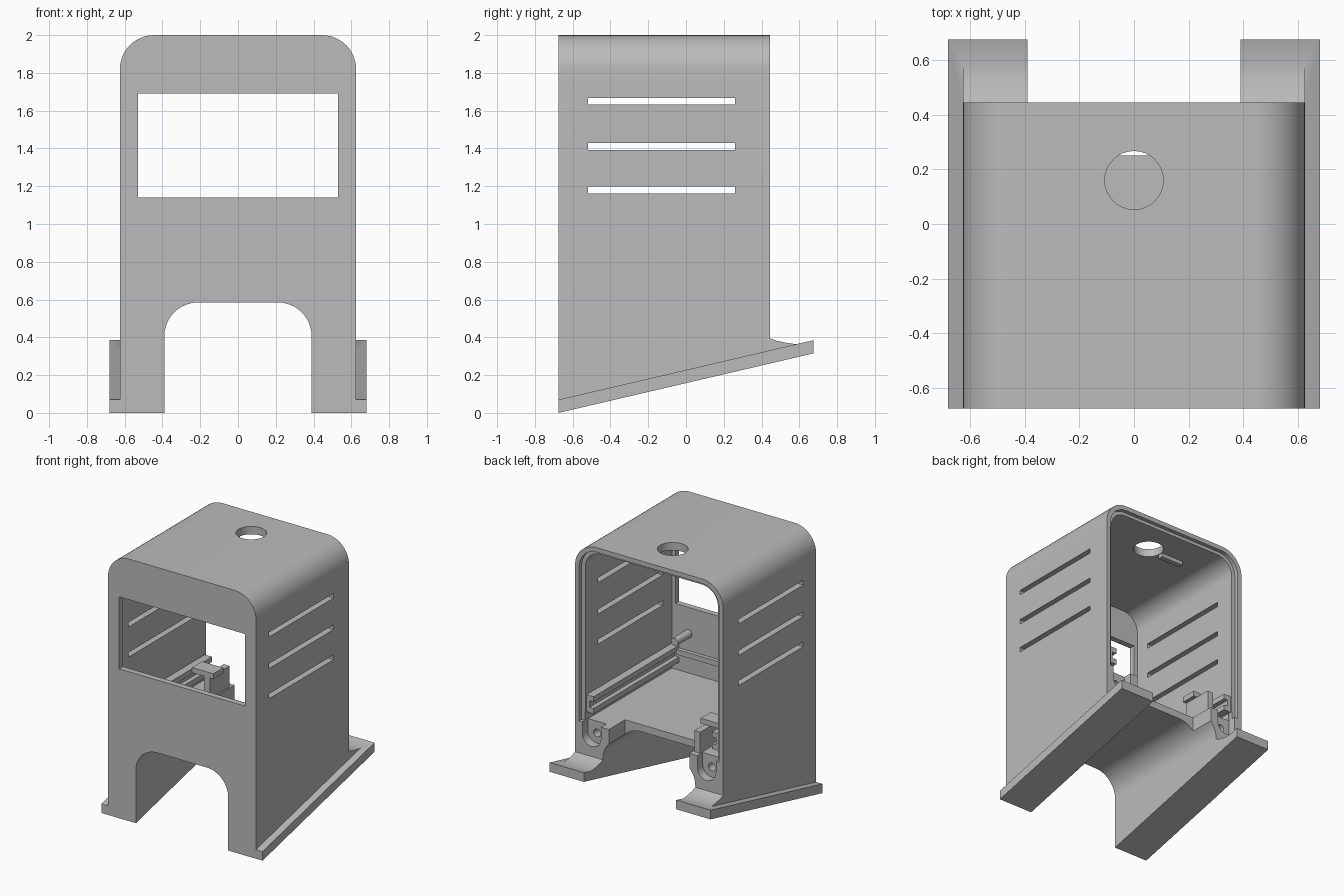
import bpy, bmesh, math
from mathutils import Vector

if "Cube" in bpy.data.objects:
    bpy.data.objects.remove(bpy.data.objects["Cube"])

grey = bpy.data.materials.new("plain grey")
grey.use_nodes = True
grey.diffuse_color = (0.5, 0.5, 0.5, 1)
grey.node_tree.nodes["Principled BSDF"].inputs["Base Color"].default_value = (0.5, 0.5, 0.5, 1)

SLOPE = 0.315 / 1.35      # rake of the base
FRONT, REAR, TAIL = -0.675, 0.445, 0.675


def base(y):
    return (y - FRONT) * SLOPE


def prism(name, pts, axis, a, b):
    """Extrude a 2D outline along an axis from a to b."""
    place = {"x": lambda p, t: (t, p[0], p[1]),
             "y": lambda p, t: (p[0], t, p[1]),
             "z": lambda p, t: (p[0], p[1], t)}[axis]
    bm = bmesh.new()
    rings = [[bm.verts.new(place(p, t)) for p in pts] for t in (a, b)]
    for ring in rings:
        bm.faces.new(ring)
    for i in range(len(pts)):
        j = (i + 1) % len(pts)
        bm.faces.new((rings[0][i], rings[0][j], rings[1][j], rings[1][i]))
    bmesh.ops.recalc_face_normals(bm, faces=bm.faces)
    mesh = bpy.data.meshes.new(name)
    bm.to_mesh(mesh)
    bm.free()
    mesh.materials.append(grey)
    ob = bpy.data.objects.new(name, mesh)
    bpy.context.collection.objects.link(ob)
    return ob


def box(name, x0, x1, y0, y1, z0, z1):
    return prism(name, [(x0, z0), (x1, z0), (x1, z1), (x0, z1)], "y", y0, y1)


def arc(cx, cy, r, start, end, n=12):
    angles = [math.radians(start + (end - start) * i / n) for i in range(n + 1)]
    return [(cx + r * math.cos(t), cy + r * math.sin(t)) for t in angles]


def portal(w, bottom, top, r):
    """Outline with a flat bottom and two rounded upper corners."""
    return ([(-w, bottom), (w, bottom)] + arc(w - r, top - r, r, 0, 90)
            + arc(r - w, top - r, r, 90, 180))


def disc(cx, cy, r, n=32):
    return arc(cx, cy, r, 0, 360, n)[:-1]


def combine(target, tool, operation):
    mod = target.modifiers.new("join", "BOOLEAN")
    mod.operation, mod.solver, mod.object = operation, "EXACT", tool
    bpy.context.view_layer.objects.active = target
    bpy.ops.object.modifier_apply(modifier=mod.name)
    bpy.data.objects.remove(tool)


def smooth(ob):
    bpy.ops.object.select_all(action="DESELECT")
    ob.select_set(True)
    bpy.context.view_layer.objects.active = ob
    bpy.ops.object.shade_smooth_by_angle(angle=math.radians(30))


# Outer housing with raked underside
housing = prism("housing", portal(0.625, -0.2, 2.0, 0.18), "y", FRONT, REAR)
wedge = [(-1, -1), (1, -1), (1, base(1) + 0.03), (-1, base(-1) + 0.03)]
combine(housing, prism("rake_cutter", wedge, "x", -1, 1), "DIFFERENCE")

# Sloping base flange and the curved heel behind the shell
flange = [(FRONT, 0), (TAIL, base(TAIL)), (TAIL, base(TAIL) + 0.07), (FRONT, 0.07)]
combine(housing, prism("flange", flange, "x", -0.68, 0.68), "UNION")
heel = [(0.4, 0.29), (0.6, 0.34), (0.59, 0.363), (0.53, 0.371), (0.48, 0.382),
        (REAR, 0.395), (0.4, 0.395)]
combine(housing, prism("heel", heel, "x", -0.625, 0.625), "UNION")

# Hollow interior, rear panel rebate, arch and floor notch
cutters = [
    prism("cavity", portal(0.56, 0.64, 1.94, 0.13), "y", -0.63, 1),
    prism("rebate", portal(0.59, 0.64, 1.965, 0.15), "y", 0.415, 1),
    prism("arch", portal(0.39, -1, 0.585, 0.18), "y", -1, 1),
    box("floor_notch", -0.34, 0.34, 0.25, 1, 0.5, 0.8),
    box("window", -0.53, 0.53, -1, -0.5, 1.14, 1.69),
    prism("roof_hole", disc(0, 0.16, 0.107), "z", 1.8, 2.2),
]

# Side vents
for z in (1.18, 1.41, 1.65):
    cutters.append(box("vent", -1, 1, -0.52, 0.26, z - 0.018, z + 0.018))

# Rounded screw pockets and screw holes in the rear legs
for side in (-1, 1):
    cx = side * 0.485
    pocket = arc(cx, 0.55, 0.078, 180, 360) + [(cx + 0.078, 0.7), (cx - 0.078, 0.7)]
    cutters.append(prism("pocket", pocket, "y", 0.38, 0.5))
    cutters.append(prism("screw_hole", disc(cx, 0.55, 0.03, 20), "y", 0.2, 0.42))
for cutter in cutters:
    combine(housing, cutter, "DIFFERENCE")
smooth(housing)

# Slotted rails along the interior side walls
for side, label in ((1, "left"), (-1, "right")):
    for z0, z1 in ((0.70, 0.74), (0.79, 0.83)):
        xs = sorted((side * 0.50, side * 0.57))
        box(label + "_rail", xs[0], xs[1], -0.635, 0.40, z0, z1)
    xs = sorted((side * 0.535, side * 0.57))
    box(label + "_rail_web", xs[0], xs[1], -0.635, 0.40, 0.70, 0.83)
    # Pegs on the front wall
    smooth(prism(label + "_peg", disc(side * 0.42, 0.94, 0.03, 20), "y", -0.64, -0.46))

# Stepped bracket beside the floor notch
box("bracket_post", -0.40, -0.35, 0.16, 0.40, 0.63, 0.80)
box("bracket_lip", -0.50, -0.32, 0.16, 0.28, 0.80, 0.84)

# Ledge under the window and rib beside the roof hole
box("front_ledge", -0.5, 0.5, -0.635, -0.60, 0.77, 0.81)
box("roof_rib", -0.30, -0.11, 0.14, 0.18, 1.91, 1.95)
